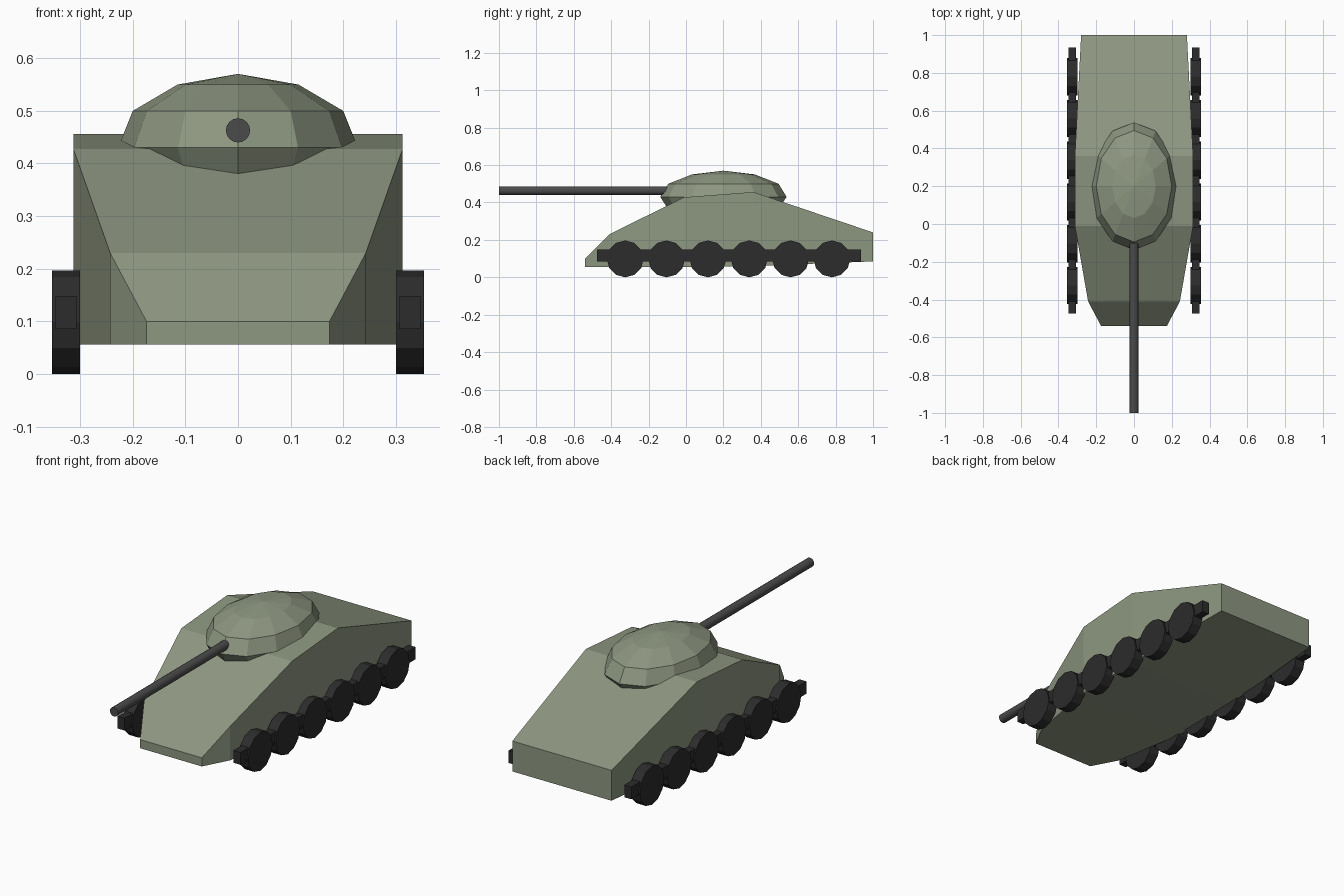
import bpy, bmesh, math
from mathutils import Matrix

if "Cube" in bpy.data.objects:
    bpy.data.objects.remove(bpy.data.objects["Cube"])


def material(name, rgb):
    m = bpy.data.materials.new(name)
    m.diffuse_color = (*rgb, 1)
    m.use_nodes = True
    m.node_tree.nodes["Principled BSDF"].inputs["Base Color"].default_value = m.diffuse_color
    return m


olive = material("olive_paint", (0.27, 0.31, 0.22))
steel = material("gun_steel", (0.07, 0.07, 0.07))
rubber = material("dark_rubber", (0.025, 0.025, 0.025))


def finish(name, bm, mat):
    bmesh.ops.recalc_face_normals(bm, faces=bm.faces)
    me = bpy.data.meshes.new(name)
    bm.to_mesh(me)
    bm.free()
    me.materials.append(mat)
    ob = bpy.data.objects.new(name, me)
    bpy.context.collection.objects.link(ob)
    return ob


def loft(name, rings, mat):
    bm = bmesh.new()
    loops = [[bm.verts.new(p) for p in ring] for ring in rings]
    for a, b in zip(loops, loops[1:]):
        n = len(a)
        for i in range(n):
            bm.faces.new((a[i], a[(i + 1) % n], b[(i + 1) % n], b[i]))
    bm.faces.new(loops[0])
    bm.faces.new(loops[-1])
    return finish(name, bm, mat), loops


def cylinder(name, radius, length, sides, turn, location, mat):
    bm = bmesh.new()
    spin = Matrix.Rotation(math.pi / 2, 4, turn)
    bmesh.ops.create_cone(bm, cap_ends=True, segments=sides, radius1=radius,
                          radius2=radius, depth=length,
                          matrix=Matrix.Translation(location) @ spin)
    return finish(name, bm, mat)


# Hull: stations of (y, half width, bottom z, top z)
stations = [(-0.54, 0.174, 0.056, 0.10), (-0.41, 0.243, 0.056, 0.23),
            (-0.01, 0.313, 0.056, 0.428), (0.36, 0.313, 0.06, 0.456),
            (1.0, 0.28, 0.085, 0.24)]
loft("hull", [[(-w, y, b), (w, y, b), (w, y, t), (-w, y, t)]
              for y, w, b, t in stations], olive)

# Turret: faceted oval dome, rings of (z, x radius, y radius)
profile = [(0.38, 0.20, 0.305), (0.43, 0.228, 0.338), (0.50, 0.20, 0.295),
           (0.55, 0.115, 0.168), (0.57, 0.002, 0.002)]
SIDES = 12
loft("turret", [[(rx * math.cos(2 * math.pi * i / SIDES),
                  0.2 + ry * math.sin(2 * math.pi * i / SIDES), z)
                 for i in range(SIDES)] for z, rx, ry in profile], olive)

# Gun barrel
cylinder("gun_barrel", 0.023, 0.95, 16, 'X', (0, -0.525, 0.463), steel)

# Running gear on both sides
for side, sx in (("left", 1), ("right", -1)):
    for i in range(6):
        cylinder(f"{side}_wheel_{i + 1}", 0.0985, 0.054, 12, 'Y',
                 (sx * 0.327, -0.325 + i * 0.221, 0.0985), rubber)
    bm = bmesh.new()
    bmesh.ops.create_cube(bm, size=1, matrix=Matrix.Translation((sx * 0.327, 0.23, 0.117))
                          @ Matrix.Diagonal((0.04, 1.41, 0.063, 1)))
    finish(f"{side}_wheel_beam", bm, rubber)
